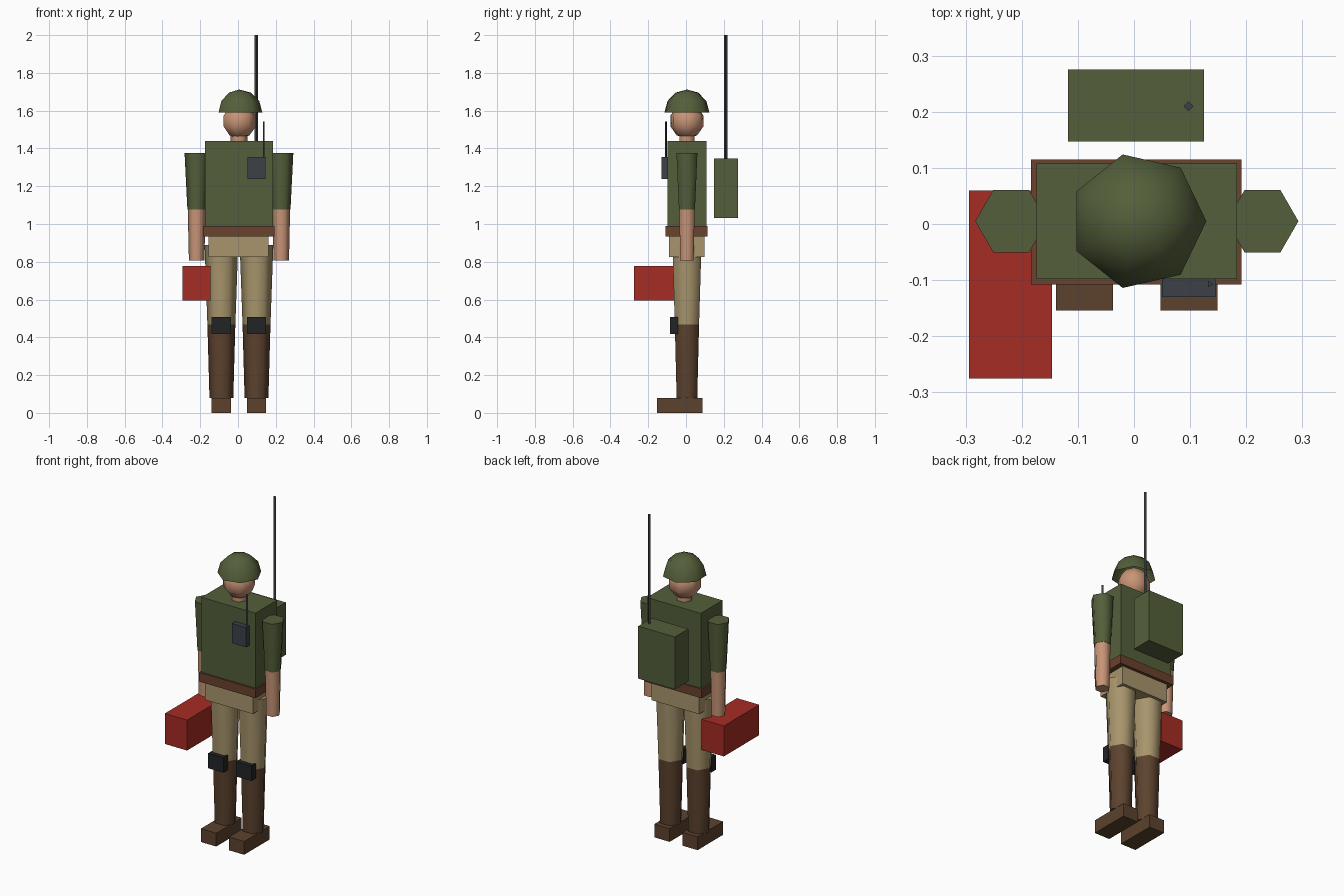
import bpy, bmesh, math

cube = bpy.data.objects.get("Cube")
if cube:
    bpy.data.objects.remove(cube, do_unlink=True)


def material(name, rgb):
    """Flat material from 0-255 display values."""
    lin = [((c / 255 + 0.055) / 1.055) ** 2.4 for c in rgb]
    m = bpy.data.materials.new(name)
    m.use_nodes = True
    m.diffuse_color = (*lin, 1)
    bsdf = m.node_tree.nodes["Principled BSDF"]
    bsdf.inputs["Base Color"].default_value = (*lin, 1)
    bsdf.inputs["Roughness"].default_value = 0.9
    return m


olive = material("olive cloth", (84, 95, 58))
tan = material("tan cloth", (168, 149, 108))
skin = material("skin", (200, 148, 118))
boot_brown = material("boot brown", (92, 66, 46))
belt_brown = material("belt brown", (106, 66, 45))
red = material("red", (166, 44, 36))
grey = material("dark grey", (60, 65, 70))
black = material("black", (34, 36, 38))

CX, CY = 0.005, 0.005  # body axis


def finish(name, bm, mat, smooth=None):
    mesh = bpy.data.meshes.new(name)
    bm.to_mesh(mesh)
    bm.free()
    ob = bpy.data.objects.new(name, mesh)
    bpy.context.collection.objects.link(ob)
    mesh.materials.append(mat)
    if smooth:
        bpy.ops.object.select_all(action="DESELECT")
        ob.select_set(True)
        bpy.context.view_layer.objects.active = ob
        bpy.ops.object.shade_smooth_by_angle(angle=math.radians(smooth))
    return ob


def box(name, mat, x, y, z):
    """Box between the (min, max) pairs on each axis."""
    bm = bmesh.new()
    bmesh.ops.create_cube(bm, size=1)
    for v in bm.verts:
        for axis, (lo, hi) in enumerate((x, y, z)):
            v.co[axis] = hi if v.co[axis] > 0 else lo
    return finish(name, bm, mat)


def turned(name, mat, centre, profile, sides, caps=True, smooth=65):
    """Polygonal solid of (radius, z) rings, bottom to top, first corner on +x."""
    bm = bmesh.new()
    rings = []
    for r, z in profile:
        angles = [math.tau * i / sides for i in range(sides)]
        rings.append([bm.verts.new((centre[0] + r * math.cos(a),
                                    centre[1] + r * math.sin(a), z)) for a in angles])
    for low, high in zip(rings, rings[1:]):
        for i in range(sides):
            j = (i + 1) % sides
            bm.faces.new((low[i], low[j], high[j], high[i]))
    if caps:
        bm.faces.new(rings[0][::-1])
        bm.faces.new(rings[-1])
    bmesh.ops.remove_doubles(bm, verts=bm.verts, dist=1e-5)
    return finish(name, bm, mat, smooth)


def arc(radius, z, start, end, steps):
    """Sphere profile between two latitudes in degrees."""
    lats = [math.radians(start + (end - start) * i / steps) for i in range(steps + 1)]
    return [(radius * math.cos(a), z + radius * math.sin(a)) for a in lats]


# Head, neck and open helmet
axis = (CX, CY)
turned("head", skin, axis, arc(0.094, 1.545, -90, 90, 5), 7, caps=False, smooth=80)
turned("neck", skin, axis, [(0.045, 1.40), (0.045, 1.50)], 6)
turned("helmet", olive, (CX + 0.002, CY), arc(0.122, 1.59, 0, 90, 3), 7,
       caps=False, smooth=80)

# Body
box("torso", olive, (-0.174, 0.184), (-0.098, 0.108), (0.99, 1.44))
box("belt", belt_brown, (-0.184, 0.192), (-0.108, 0.115), (0.935, 0.99))
box("hips", tan, (-0.155, 0.162), (-0.09, 0.097), (0.825, 0.935))

# Arms and legs on both sides
for side, s in (("right", -1), ("left", 1)):
    arm = (CX + s * 0.224, CY)
    turned(side + "_sleeve", olive, arm, [(0.049, 1.078), (0.064, 1.375)], 6)
    turned(side + "_forearm", skin, arm, [(0.041, 0.808), (0.047, 1.078)], 6)

    lx = CX + s * 0.093
    leg = (lx, CY)
    turned(side + "_thigh", tan, leg, [(0.074, 0.468), (0.089, 0.89)], 6)
    turned(side + "_boot_shaft", boot_brown, leg, [(0.063, 0.078), (0.074, 0.468)], 6)
    width = (lx - 0.051, lx + 0.051)
    box(side + "_foot", boot_brown, width, (-0.154, 0.088), (0, 0.08))
    box(side + "_knee_pad", black, width, (-0.085, -0.043), (0.417, 0.507))

# Backpack with its aerial
box("backpack", olive, (-0.118, 0.125), (0.147, 0.275), (1.032, 1.347))
turned("backpack_aerial", grey, (0.097, 0.21), [(0.009, 1.34), (0.009, 2.0)], 4, smooth=None)

# Chest radio with its thin aerial
box("chest_radio", grey, (0.05, 0.145), (-0.13, -0.096), (1.237, 1.355))
turned("radio_aerial", grey, (0.135, -0.107), [(0.006, 1.35), (0.006, 1.543)], 3, smooth=None)

# Carried case
box("case", red, (-0.294, -0.146), (-0.275, 0.06), (0.594, 0.777))
